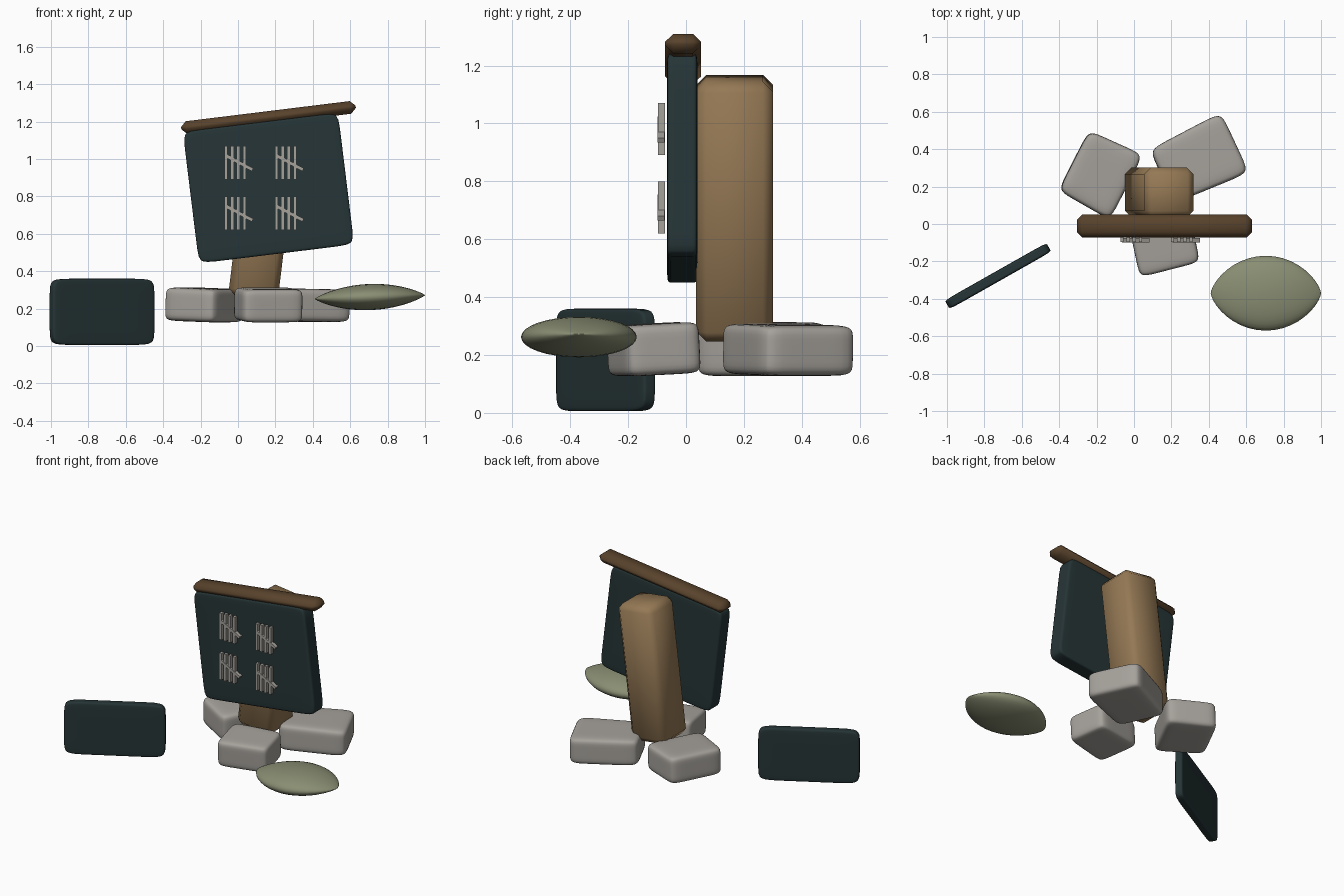
import bpy
import bmesh
from math import radians, sin, pi
from mathutils import Vector

if "Cube" in bpy.data.objects:
    bpy.data.objects.remove(bpy.data.objects["Cube"])


def material(name, rgb):
    m = bpy.data.materials.new(name)
    m.use_nodes = True
    m.diffuse_color = (*rgb, 1)
    node = m.node_tree.nodes["Principled BSDF"]
    node.inputs["Base Color"].default_value = (*rgb, 1)
    node.inputs["Roughness"].default_value = 0.9
    return m


SLATE = material("dark slate", (0.019, 0.035, 0.037))
DARK_WOOD = material("dark wood", (0.10, 0.056, 0.025))
WOOD = material("light wood", (0.30, 0.19, 0.09))
STONE = material("grey stone", (0.38, 0.36, 0.33))
GREEN = material("sage green", (0.25, 0.27, 0.17))


def finish(name, bm, mat, loc, rot=(0, 0, 0), angle=50):
    bmesh.ops.recalc_face_normals(bm, faces=bm.faces)
    mesh = bpy.data.meshes.new(name)
    bm.to_mesh(mesh)
    bm.free()
    mesh.materials.append(mat)
    ob = bpy.data.objects.new(name, mesh)
    bpy.context.collection.objects.link(ob)
    ob.location = loc
    ob.rotation_euler = [radians(a) for a in rot]
    bpy.ops.object.select_all(action="DESELECT")
    ob.select_set(True)
    bpy.context.view_layer.objects.active = ob
    bpy.ops.object.shade_smooth_by_angle(angle=radians(angle))
    return ob


def box(name, half, mat, loc, rot=(0, 0, 0), bevel=0.0):
    """Box with chamfered edges."""
    bm = bmesh.new()
    bmesh.ops.create_cube(bm, size=2)
    bmesh.ops.scale(bm, vec=half, verts=bm.verts)
    if bevel:
        bmesh.ops.bevel(bm, geom=bm.edges[:], offset=bevel, segments=1,
                        affect="EDGES", profile=0.5)
    return finish(name, bm, mat, loc, rot)


def pillow(name, half, mat, loc, rot=(0, 0, 0), power=8, taper=0.0):
    """Softly bulging box; a higher power gives sharper corners."""
    bm = bmesh.new()
    bmesh.ops.create_cube(bm, size=2)
    bmesh.ops.subdivide_edges(bm, edges=bm.edges[:], cuts=13, use_grid_fill=True)
    for v in bm.verts:
        p = Vector([sin(c * pi / 2) for c in v.co])
        p /= sum(abs(c) ** power for c in p) ** (1 / power)
        p.y *= 1 + taper * p.x
        v.co = [c * h for c, h in zip(p, half)]
    return finish(name, bm, mat, loc, rot, 80)


# Leaning post and tilted sign board with its top rail
box("post", (0.133, 0.133, 0.452), WOOD, (0.135, 0.168, 0.707), (0, 7, 0), 0.035)
pillow("sign_board", (0.418, 0.053, 0.355), SLATE, (0.163, -0.013, 0.845),
       (0, -7, 0), 18)
box("top_rail", (0.47, 0.062, 0.034), DARK_WOOD, (0.163, -0.01, 1.222),
    (0, -7, 0), 0.028)

# Tally marks: four strokes crossed by a slanted one
for row, z in (("upper", 0.98), ("lower", 0.71)):
    for side, x in (("right", -0.015), ("left", 0.255)):
        for i in range(4):
            box(f"{row}_{side}_stroke_{i + 1}", (0.009, 0.012, 0.09), STONE,
                (x + (i - 1.5) * 0.033, -0.084, z))
        box(f"{row}_{side}_cross_stroke", (0.078, 0.012, 0.009), STONE,
            (x + 0.024, -0.086, z - 0.001), (0, 28, 0))

# Stones around the foot of the post
pillow("back_right_stone", (0.158, 0.188, 0.09), STONE, (-0.182, 0.268, 0.22),
       (0, 2, -27), 8, 0.04)
pillow("back_left_stone", (0.215, 0.168, 0.088), STONE, (0.345, 0.345, 0.218),
       (0, 1, 25), 8, 0.06)
pillow("front_stone", (0.166, 0.138, 0.089), STONE, (0.163, -0.107, 0.22),
       (3, 0, 12), 8, -0.05)

# Fallen slate panel
pillow("fallen_panel", (0.312, 0.027, 0.177), SLATE, (-0.727, -0.278, 0.183),
       (0, 0, 29.5), 10)

# Leaf: elliptical rings drawn to a point at both ends
bm = bmesh.new()
bmesh.ops.create_uvsphere(bm, u_segments=32, v_segments=20, radius=1)
for v in bm.verts:
    t = v.co.z
    ring = Vector((v.co.x, v.co.y))
    if ring.length > 1e-5:
        ring.normalize()
    w = max(0, 1 - t * t)
    v.co = (0.295 * t, 0.2 * ring.y * w ** 0.68,
            0.07 * ring.x * w ** 0.85 + 0.01 * t)
finish("leaf", bm, GREEN, (0.705, -0.37, 0.262), (0, 0, 0), 60)
